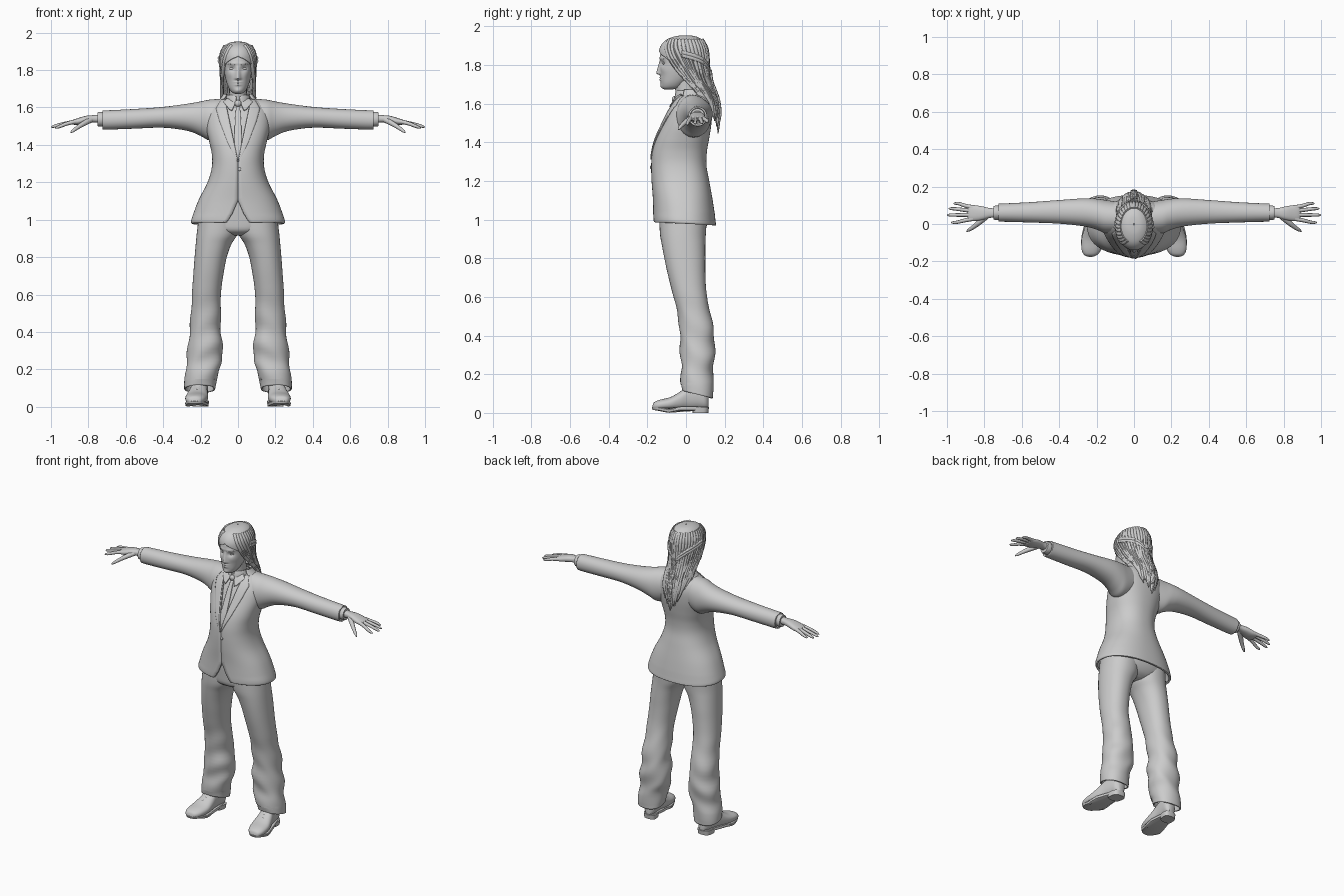
import bpy, bmesh, math, random
from math import sin, cos, pi, exp
random.seed(4)


def dense(rows, k):
    """Catmull-Rom interpolation of cross-section rows (pos, a0, a1, b0, b1)."""
    out = []
    for i in range(len(rows) - 1):
        p0, p1, p2, p3 = (rows[max(0, min(len(rows) - 1, j))] for j in range(i - 1, i + 3))
        for s in range(k):
            t = s / k
            out.append([0.5 * (2 * b + (c - a) * t + (2 * a - 5 * b + 4 * c - d) * t * t
                               + (3 * b - a - 3 * c + d) * t ** 3)
                        for a, b, c, d in zip(p0, p1, p2, p3)])
    return out + [list(rows[-1])]


def lerp(table, z):
    """Piecewise linear lookup in rows sorted by their first value."""
    if z <= table[0][0]:
        return table[0]
    for r, q in zip(table, table[1:]):
        if z <= q[0]:
            t = (z - r[0]) / max(q[0] - r[0], 1e-6)
            return [a + (b - a) * t for a, b in zip(r, q)]
    return table[-1]


def on_ring(row, ang, p=2.0, grow=0.0):
    _, a0, a1, b0, b1 = row
    f = lambda v: math.copysign(abs(v) ** (2 / p), v)
    return ((a0 + a1) / 2 + ((a1 - a0) / 2 + grow) * f(sin(ang)),
            (b0 + b1) / 2 - ((b1 - b0) / 2 + grow) * f(cos(ang)))


def finish(bm, name, mirror=False, thick=0.0):
    bmesh.ops.remove_doubles(bm, verts=bm.verts, dist=1e-5)
    bmesh.ops.recalc_face_normals(bm, faces=bm.faces)
    me = bpy.data.meshes.new(name)
    bm.to_mesh(me)
    bm.free()
    ob = bpy.data.objects.new(name, me)
    bpy.context.collection.objects.link(ob)
    if thick:
        m = ob.modifiers.new("thickness", 'SOLIDIFY')
        m.thickness, m.offset = thick, -1
    if mirror:
        ob.modifiers.new("mirror", 'MIRROR')
    return ob


def loft(name, rows, axis='Z', n=40, k=4, p=2.0, caps=(True, True), opening=None,
         warp=None, **kw):
    """Skin superellipse sections along an axis; opening(row) leaves a front gap."""
    bm, rings = bmesh.new(), []
    for r in dense(rows, k):
        a = opening(r) if opening else 0
        ring = []
        for i in range(n + 1 if opening else n):
            u, v = on_ring(r, a + (2 * pi - 2 * a) * i / n, p)
            co = {'Z': (u, v, r[0]), 'X': (r[0], u, v), 'Y': (u, r[0], v)}[axis]
            ring.append(bm.verts.new(warp(*co) if warp else co))
        rings.append(ring)
    for A, B in zip(rings, rings[1:]):
        for i in range(n):
            j = (i + 1) % len(A)
            bm.faces.new((A[i], A[j], B[j], B[i]))
    for flag, ring in zip(caps, (rings[0], rings[-1])):
        if flag and not opening:
            bm.faces.new(ring)
    return finish(bm, name, **kw)


def tubes(name, strands, mirror=False):
    """Tapered round strands from lists of (x, y, z, radius)."""
    cu = bpy.data.curves.new(name, 'CURVE')
    cu.dimensions, cu.bevel_depth, cu.bevel_resolution = '3D', 1, 2
    cu.use_fill_caps, cu.resolution_u = True, 4
    for pts in strands:
        sp = cu.splines.new('NURBS')
        sp.points.add(len(pts) - 1)
        for q, (x, y, z, r) in zip(sp.points, pts):
            q.co, q.radius = (x, y, z, 1), r
        sp.order_u, sp.use_endpoint_u = 3, True
    ob = bpy.data.objects.new(name, cu)
    bpy.context.collection.objects.link(ob)
    bpy.ops.object.select_all(action='DESELECT')
    ob.select_set(True)
    bpy.context.view_layer.objects.active = ob
    bpy.ops.object.convert(target='MESH')
    if mirror:
        bpy.context.object.modifiers.new("mirror", 'MIRROR')


def ball(name, loc, size, mirror=False):
    bm = bmesh.new()
    bmesh.ops.create_uvsphere(bm, u_segments=20, v_segments=12, radius=1)
    for v in bm.verts:
        v.co = [l + s * c for l, s, c in zip(loc, size, v.co)]
    finish(bm, name, mirror)


# jacket body, open at the lapels and below the button
JACKET = [(z, -w, w, f, b) for z, w, f, b in (
    (.978, .247, -.168, .155), (1.0, .249, -.17, .153), (1.1, .213, -.171, .138),
    (1.2, .163, -.178, .12), (1.28, .14, -.18, .106), (1.35, .14, -.175, .108),
    (1.42, .155, -.157, .12), (1.5, .172, -.122, .132), (1.57, .17, -.088, .135),
    (1.62, .14, -.055, .122), (1.65, .085, -.03, .1))]
GAP = [(.978, .06), (1.0, .045), (1.1, .001), (1.32, .001), (1.6, .06), (1.65, .07)]
gap = lambda r: math.asin(min(1, lerp(GAP, r[0])[1] / r[2]) ** 1.15)
hem = lambda x, y, z: (x, y, z - (.05 * y if z < 1.02 else 0))
loft("jacket_body", JACKET, n=72, k=6, p=2.3, opening=gap, warp=hem, thick=.012)
SURF = dense(JACKET, 6)


def chest_y(x, z):
    _, _, w, f, b = lerp(SURF, z)
    return (f + b) / 2 - (b - f) / 2 * max(0, 1 - abs(x / w) ** 2.3) ** (1 / 2.3)


def drape(name, inner, outer, lift, thick, mirror=False):
    """Cloth strip between two (x, z) edges, laid on the chest."""
    bm, grid = bmesh.new(), []
    for i in range(25):
        t = i / 24 * (len(inner) - 1)
        s = min(int(t), len(inner) - 2)
        mix = lambda e: [a + (b - a) * (t - s) for a, b in zip(e[s], e[s + 1])]
        (x0, z0), (x1, z1) = mix(inner), mix(outer)
        row = []
        for j in range(7):
            x, z = x0 + (x1 - x0) * j / 6, z0 + (z1 - z0) * j / 6
            row.append(bm.verts.new((x, chest_y(x, z) - lift, z)))
        grid.append(row)
    for A, B in zip(grid, grid[1:]):
        for j in range(6):
            bm.faces.new((A[j], A[j + 1], B[j + 1], B[j]))
    return finish(bm, name, mirror, thick)


# lapels, shirt, tie, collars, button
drape("lapel", [(.001, 1.31), (.022, 1.41), (.045, 1.52), (.06, 1.6), (.07, 1.645)],
      [(.004, 1.31), (.058, 1.42), (.1, 1.53), (.118, 1.595), (.088, 1.645)], .006, .006, True)
loft("shirt", [(z, a + .02, b - .02, f + .016, k - .02) for z, a, b, f, k in JACKET[3:]],
     p=2.3)
drape("tie_blade", [(-.006, 1.32), (-.02, 1.4), (-.017, 1.52), (-.01, 1.61)],
      [(.006, 1.32), (.02, 1.4), (.017, 1.52), (.01, 1.61)], -.006, .006)
ball("tie_knot", (0, chest_y(0, 1.62) - .004, 1.622), (.018, .014, .018))
loft("shirt_collar", [(1.615, -.075, .075, -.062, .09), (1.645, -.066, .066, -.058, .08),
                      (1.668, -.06, .06, -.05, .072)], opening=lambda r: .15, thick=.006)
drape("shirt_collar_wing", [(.008, 1.637), (.03, 1.64), (.06, 1.65)],
      [(.032, 1.585), (.045, 1.59), (.078, 1.63)], .009, .006, True)
loft("jacket_collar", [(1.625, -.118, .118, -.06, .125), (1.652, -.092, .092, -.05, .108),
                       (1.672, -.078, .078, -.04, .093)], opening=lambda r: 1.0, thick=.01)
ball("jacket_button", (0.008, -.182, 1.27), (.009, .004, .009))

# sleeves, cuffs, hands
loft("sleeve", [(.07, -.05, .115, 1.45, 1.647), (.15, -.05, .128, 1.425, 1.642),
                (.2, -.03, .135, 1.448, 1.632), (.27, -.012, .137, 1.475, 1.62),
                (.4, .002, .128, 1.492, 1.603), (.55, .008, .117, 1.487, 1.592),
                (.69, .012, .11, 1.482, 1.585), (.725, .012, .109, 1.483, 1.583)],
     axis='X', caps=(True, False), mirror=True, thick=.01, p=2.1)
loft("shirt_cuff", [(.68, .024, .096, 1.5, 1.572), (.735, .022, .098, 1.498, 1.576),
                    (.75, .024, .096, 1.5, 1.574)], axis='X', mirror=True)
loft("palm", [(.73, .034, .084, 1.516, 1.564), (.77, .033, .085, 1.52, 1.559),
              (.81, .022, .094, 1.515, 1.556), (.85, .016, .1, 1.508, 1.545),
              (.88, .018, .1, 1.508, 1.535), (.89, .03, .09, 1.514, 1.528)],
     axis='X', mirror=True, p=2.4, n=24)
fingers = [[(.86, by, 1.526, .012), (.905, by * .6 + ty * .4, 1.518, .0105),
            (tx - .03, ty, tz + .008, .009), (tx - .006, ty, tz, .007), (tx, ty, tz - .001, .002)]
           for by, tx, ty, tz in ((.028, .978, .008, 1.492), (.049, 1.0, .048, 1.496),
                                  (.07, .992, .082, 1.498), (.089, .965, .11, 1.503))]
fingers.append([(.785, .045, 1.535, .016), (.825, .01, 1.515, .015), (.86, -.018, 1.492, .011),
                (.885, -.034, 1.473, .009), (.895, -.04, 1.465, .003)])
tubes("fingers", fingers, True)


# trousers with slanted hems and light folds
def folds(x, y, z):
    f = .005 * sin(z * 42 + x * 25 + y * 18) * max(0, 1 - abs(z - .3) / .35)
    return x + f, y + f, z - (.25 * (y - .06) if z < .14 else 0)


loft("trouser_leg", [(.095, .12, .288, -.02, .14), (.135, .115, .285, -.025, .14),
                     (.19, .106, .28, -.028, .14), (.25, .082, .275, -.025, .145),
                     (.33, .085, .266, -.03, .148), (.42, .092, .258, -.033, .145),
                     (.52, .092, .25, -.045, .125), (.62, .09, .245, -.07, .106),
                     (.72, .076, .238, -.095, .1), (.8, .06, .232, -.112, .1),
                     (.87, .035, .226, -.125, .1), (.93, .0, .22, -.135, .103),
                     (1.03, -.01, .208, -.138, .11)],
     caps=(False, True), warp=folds, mirror=True, thick=.008, p=2.2)
loft("trouser_hips", [(.915, -.05, .05, -.08, .05), (.94, -.16, .16, -.128, .09),
                      (1.0, -.205, .205, -.138, .118), (1.12, -.18, .18, -.145, .115)], p=2.3)

# shoes
splay = lambda x, y, z: (x + .21 - .13 * y, y, z)
loft("shoe_upper", [(-.174, -.012, .012, .022, .035), (-.165, -.035, .035, .016, .055),
                    (-.135, -.053, .053, .014, .068), (-.08, -.06, .06, .014, .082),
                    (-.03, -.053, .053, .014, .11), (.01, -.045, .045, .016, .14),
                    (.06, -.042, .042, .02, .15), (.1, -.037, .037, .02, .13),
                    (.117, -.02, .02, .025, .1)],
     axis='Y', warp=splay, mirror=True, p=2.3)
loft("shoe_sole", [(.012, -.05, .05, -.14, .1), (.016, -.061, .061, -.172, .116),
                   (.028, -.063, .063, -.176, .12), (.032, -.06, .06, -.172, .117)], k=1, p=2.7,
     warp=lambda x, y, z: splay(x * (1 - .28 * max(0, min(1, (y + .05) / .1))), y,
                                z - .012 * max(0, 1 - abs(y + .09) / .06)),
     mirror=True)
loft("shoe_heel", [(0, -.041, .041, .035, .115), (.03, -.044, .044, .03, .119)], k=1, p=3,
     warp=splay, mirror=True)
tubes("shoe_laces", [[(.21 - .13 * y + s * .026, y, z - .012, .004), (.21 - .13 * y, y, z + .006, .004),
                      (.21 - .13 * y - s * .026, y + .008, z - .01, .004)]
                     for y, z, s in ((-.055, .096, 1), (-.035, .107, -1), (-.015, .12, 1))], True)


# head with sculpted face
def face(x, y, z):
    if y > 0:
        return x, y, z
    g = lambda cx, cz, sx, sz: exp(-((abs(x) - cx) / sx) ** 2 - ((z - cz) / sz) ** 2)
    t = max(0, min(1, (1.825 - z) / .07))
    nose = .022 * t * exp(-(x / (.007 + .008 * t)) ** 2) * (1 if z > 1.757 else exp(-((z - 1.757) / .008) ** 2))
    y += .011 * g(.032, 1.808, .017, .013) - .004 * g(.03, 1.835, .03, .008) - nose
    y -= .006 * g(0, 1.735, .02, .005) + .006 * g(0, 1.722, .018, .006) + .005 * g(0, 1.69, .018, .012)
    return x, y - .004 * g(.045, 1.775, .02, .02), z


loft("head", [(z, -w, w, f, b) for z, w, f, b in (
    (1.672, .012, -.11, -.075), (1.682, .034, -.124, -.03), (1.705, .05, -.13, .0),
    (1.74, .063, -.132, .04), (1.78, .072, -.134, .07), (1.82, .077, -.135, .09),
    (1.86, .08, -.132, .1), (1.9, .075, -.115, .095), (1.93, .055, -.085, .07),
    (1.942, .02, -.03, .02))], n=128, k=10, p=2.15, warp=face)
loft("neck", [(1.58, -.07, .07, -.06, .08), (1.64, -.05, .05, -.052, .06),
              (1.7, -.047, .047, -.06, .055), (1.76, -.05, .05, -.06, .06)])
ball("eye", (.032, -.112, 1.808), (.015, .009, .007), True)
tubes("eyebrow", [[(.014, -.134, 1.829, .002), (.032, -.13, 1.836, .003),
                   (.054, -.113, 1.83, .001)]], True)
ball("ear", (.083, -.012, 1.785), (.012, .018, .032), True)

# hair: shell swept back from the face, strands, braids
HAIR = [(z, -w, w, f, b) for z, w, f, b in (
    (1.41, .06, -.03, .168), (1.5, .085, -.03, .17), (1.6, .094, -.03, .165),
    (1.66, .091, -.05, .147), (1.72, .089, -.1, .125), (1.8, .092, -.132, .117),
    (1.86, .095, -.141, .114), (1.9, .089, -.13, .106), (1.93, .07, -.102, .085),
    (1.948, .04, -.055, .048), (1.953, .004, -.005, .003))]
PART = [(1.6, 1.75), (1.68, 1.6), (1.75, 1.42), (1.8, 1.15), (1.835, .8), (1.86, .35), (1.872, 0)]
loft("hair_shell", HAIR[2:], n=64, k=6, opening=lambda r: lerp(PART, r[0])[1], thick=.008)
FLOW = dense(HAIR, 4)


def lock(path, rad, grow=0.0):
    out = []
    for i, (a, z) in enumerate(path):
        x, y = on_ring(lerp(FLOW, z), a, 2, grow)
        out.append((x, y, z, rad * (1 if i < len(path) - 2 else .75 if i < len(path) - 1 else .2)))
    return out


strands = []
for side in (1, -1):
    for i in range(15):
        s = .55 + (pi - .55) * i / 14
        e = pi - (pi - s) * .44
        end = 1.6 - .16 * (e - 2) / 1.14 + random.uniform(-.02, .03)
        ph = random.uniform(0, 6)
        strands.append(lock([(side * (s + (e - s) * t / 13 + .06 * sin(ph + t * .9) * t / 13),
                              1.93 + (end - 1.93) * t / 13) for t in range(14)], .0105, -.003))
tubes("hair_strands", strands)
braids = [lock([(s * a, z + dz) for a, z in ((1.5, 1.865), (2.0, 1.85), (2.5, 1.825),
                                              (2.9, 1.79), (pi, 1.76))], .011, .004)
          for s in (1, -1) for dz in (0, -.016)]
braids += [lock([(pi + .12 * sin(t * 1.6 + ph), 1.77 - t * .022) for t in range(13)], .011, .005)
           for ph in (0, 2.1, 4.2)]
tubes("hair_braids", braids)

# smooth shading with crisp edges
bpy.ops.object.select_all(action='SELECT')
bpy.ops.object.shade_smooth_by_angle(angle=math.radians(45))
